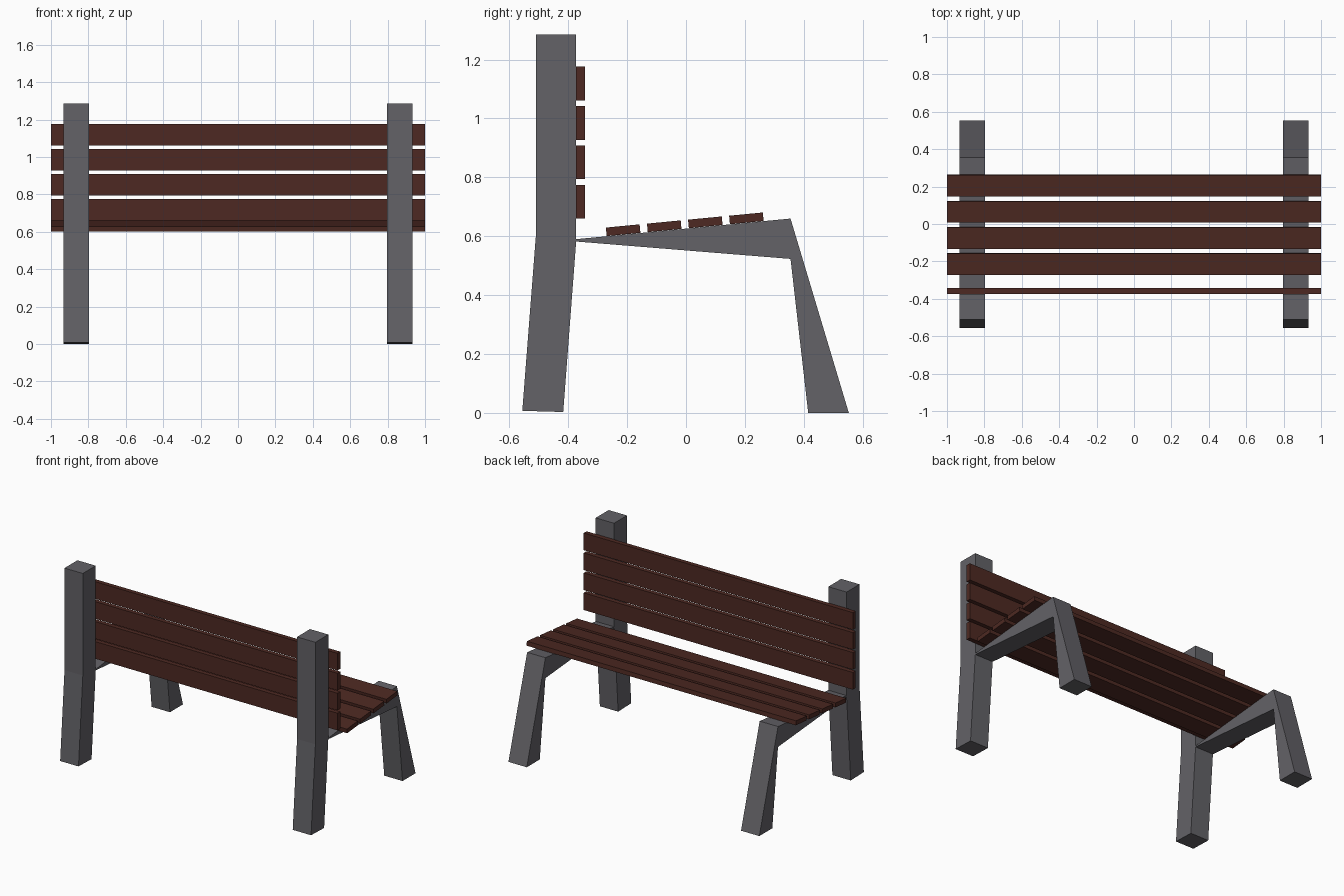
import bpy, bmesh, math
from mathutils import Matrix, Vector

if "Cube" in bpy.data.objects:
    bpy.data.objects.remove(bpy.data.objects["Cube"])


def material(name, color):
    m = bpy.data.materials.new(name)
    m.diffuse_color = color
    m.use_nodes = True
    m.node_tree.nodes["Principled BSDF"].inputs["Base Color"].default_value = m.diffuse_color
    return m


wood = material("dark_wood", (0.075, 0.022, 0.016, 1))
metal = material("grey_frame", (0.125, 0.122, 0.135, 1))


def add_object(name, bm, mat):
    bmesh.ops.recalc_face_normals(bm, faces=bm.faces)
    mesh = bpy.data.meshes.new(name)
    bm.to_mesh(mesh)
    bm.free()
    mesh.materials.append(mat)
    ob = bpy.data.objects.new(name, mesh)
    bpy.context.collection.objects.link(ob)
    return ob


def slat(name, y, z, size_y, size_z, tilt=0.0):
    bm = bmesh.new()
    bmesh.ops.create_cube(bm, size=1, matrix=Matrix.Diagonal((2, size_y, size_z, 1)))
    ob = add_object(name, bm, wood)
    ob.location = (0, y, z)
    ob.rotation_euler.x = tilt


# Side frame: back post, tapered seat arm and front leg in one outline (y, z)
outline = [(-0.556, 0.007), (-0.417, 0.003), (-0.373, 0.582), (0.355, 0.523),
           (0.415, 0), (0.553, 0), (0.355, 0.66), (-0.373, 0.59),
           (-0.373, 1.285), (-0.51, 1.285), (-0.51, 0.6)]
bm = bmesh.new()
face = bm.faces.new([bm.verts.new((0.796, y, z)) for y, z in outline])
ext = bmesh.ops.extrude_face_region(bm, geom=[face], use_keep_orig=True)
bmesh.ops.translate(bm, vec=(0.136, 0, 0),
                    verts=[g for g in ext["geom"] if isinstance(g, bmesh.types.BMVert)])
frame = add_object("side_frames", bm, metal)
frame.modifiers.new("mirror", 'MIRROR')

# Four upright backrest slats
for i in range(4):
    slat(f"back_slat_{i + 1}", -0.358, 0.717 + 0.134 * i, 0.03, 0.115)

# Four seat slats resting on the sloping arms
slope = math.atan2(0.07, 0.728)
normal = Vector((-math.sin(slope), math.cos(slope)))
for i in range(4):
    y = -0.212 + 0.1395 * i
    z = 0.59 + math.tan(slope) * (y + 0.373)
    slat(f"seat_slat_{i + 1}", y + normal.x * 0.015, z + normal.y * 0.015,
         0.115, 0.029, slope)
